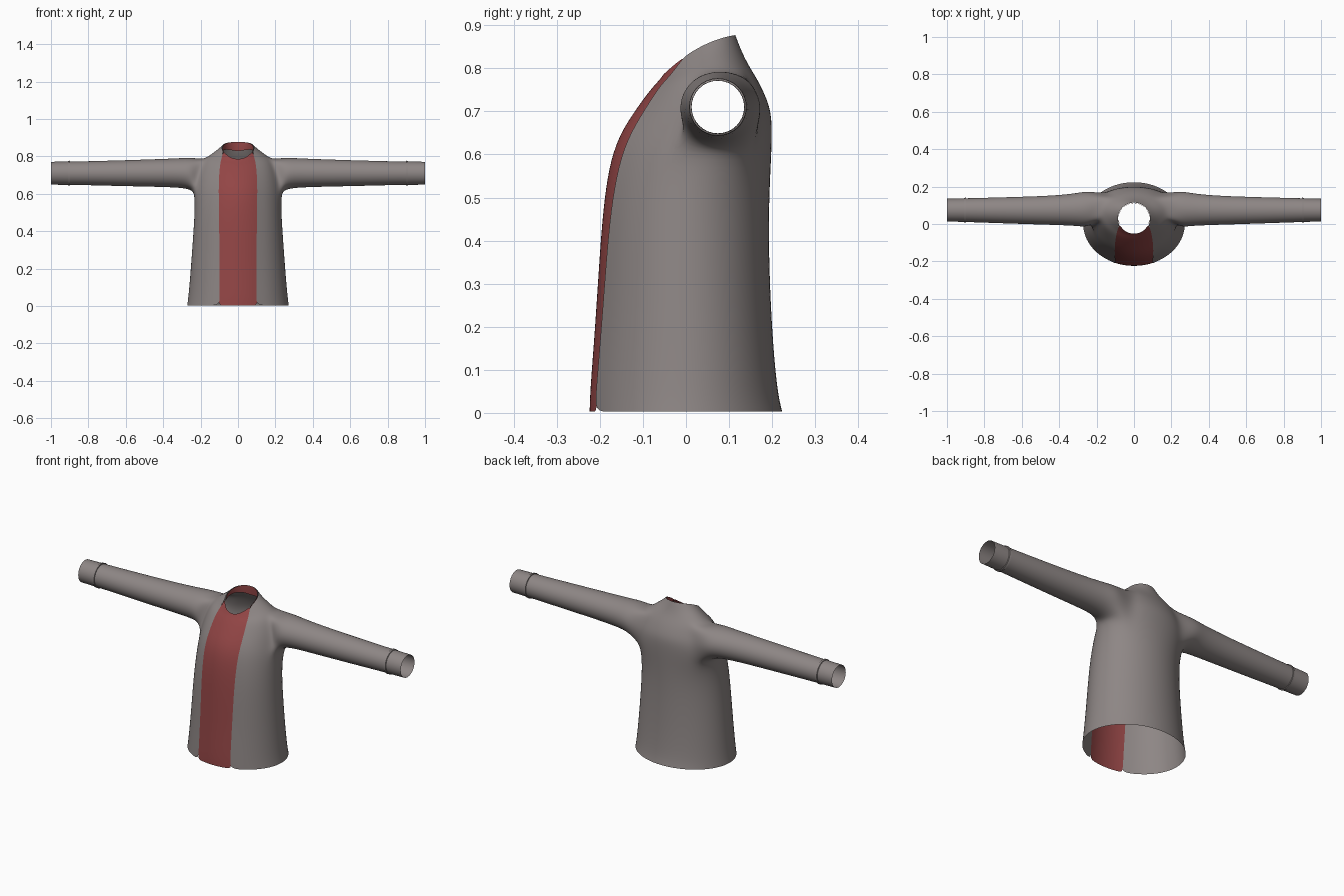
import bpy, bmesh, math

if "Cube" in bpy.data.objects:
    bpy.data.objects.remove(bpy.data.objects["Cube"])

def material(name, rgb):
    m = bpy.data.materials.new(name)
    m.diffuse_color = (*rgb, 1)
    m.use_nodes = True
    m.node_tree.nodes["Principled BSDF"].inputs["Base Color"].default_value = m.diffuse_color
    return m

GREY = material("warm grey cloth", (0.27, 0.24, 0.235))
RED = material("red cloth", (0.29, 0.06, 0.06))

# Body rings: front (y, z), side (x, y, z), back (y, z), half width of front opening
RINGS = [
    ((-.226, .003), (.275, .0, .003), (.226, .003), .098),
    ((-.225, .05), (.268, .0, .05), (.214, .05), .098),
    ((-.213, .2), (.255, .0, .2), (.201, .2), .098),
    ((-.202, .38), (.242, .0, .38), (.194, .38), .1),
    ((-.192, .50), (.234, .01, .50), (.195, .50), .102),
    ((-.177, .59), (.234, .04, .60), (.199, .59), .103),
    ((-.154, .65), (.230, .055, .645), (.201, .65), .103),
    ((-.125, .695), (.222, .06, .69), (.199, .70), .101),
    ((-.098, .733), (.207, .06, .737), (.184, .74), .098),
    ((-.078, .758), (.185, .06, .782), (.166, .775), .094),
    ((-.064, .773), (.148, .055, .808), (.145, .808), .090),
    ((-.058, .781), (.110, .042, .833), (.130, .838), .084),
    ((-.055, .785), (.086, .030, .848), (.115, .877), .079),
]
LOW, HIGH, C0, C1, COLS = 5, 9, 3, 7, 10     # sleeve hole rows and columns

def opening(ring):
    return math.asin(ring[3] / ring[1][0])

def body_point(ring, t, inset=0.0):
    (yf, zf), (xs, ys, zs), (yb, zb), _ = ring
    c, s = math.cos(t), math.sin(t)
    y = ys + (yf - yb) / 2 * c + ((yf + yb) / 2 - ys) * c * c
    z = zs + (zf - zb) / 2 * c + ((zf + zb) / 2 - zs) * c * c
    x = 0.0 if abs(s) < 1e-6 else (xs - inset) * s
    return (x, y + inset * c, z)

def finish(bm, name, mat, levels=2):
    bmesh.ops.recalc_face_normals(bm, faces=bm.faces)
    for f in bm.faces:
        f.smooth = True
    me = bpy.data.meshes.new(name)
    bm.to_mesh(me)
    bm.free()
    me.materials.append(mat)
    ob = bpy.data.objects.new(name, me)
    bpy.context.collection.objects.link(ob)
    mir = ob.modifiers.new("mirror", 'MIRROR')
    mir.use_clip = True
    if levels:
        sub = ob.modifiers.new("smooth", 'SUBSURF')
        sub.levels = sub.render_levels = levels
    return ob

def bridge(bm, a, b, closed=False):
    n = len(a)
    for i in range(n if closed else n - 1):
        j = (i + 1) % n
        bm.faces.new((a[i], a[j], b[j], b[i]))

def sleeve_ring(bm, x, y, z, ry, rz, n=16):
    out = []
    for k in range(n):
        t = math.radians(-135) + 2 * math.pi * k / n
        out.append(bm.verts.new((x, y + ry * math.cos(t), z + rz * math.sin(t))))
    return out

# Jacket: half a body with a sleeve growing out of the side hole
bm = bmesh.new()
grid = []
for r in RINGS:
    t0 = opening(r)
    grid.append([bm.verts.new(body_point(r, t0 + (math.pi - t0) * c / COLS))
                 for c in range(COLS + 1)])
for r in range(len(RINGS) - 1):
    for c in range(COLS):
        if not (LOW <= r < HIGH and C0 <= c < C1):
            bm.faces.new((grid[r][c], grid[r][c + 1], grid[r + 1][c + 1], grid[r + 1][c]))
loop = [grid[LOW][c] for c in range(C0, C1)]
loop += [grid[r][C1] for r in range(LOW, HIGH)]
loop += [grid[HIGH][c] for c in range(C1, C0, -1)]
loop += [grid[r][C0] for r in range(HIGH, LOW, -1)]
for x, y, z, ry, rz in [(.25, .08, .708, .100, .088), (.31, .077, .712, .088, .080),
                        (.45, .073, .711, .079, .075), (.67, .073, .710, .072, .069),
                        (.86, .074, .710, .066, .064), (.90, .074, .710, .065, .064)]:
    ring = sleeve_ring(bm, x, y, z, ry, rz)
    bridge(bm, loop, ring, True)
    loop = ring
finish(bm, "jacket", GREY)

# Cuffs with a raised lip at the inner end
bm = bmesh.new()
prev = None
for x, r in [(.897, .0625), (.898, .067), (.908, .066), (.910, .0625), (1.0, .061)]:
    ring = sleeve_ring(bm, x, .074, .710, r, r, 32)
    if prev:
        bridge(bm, prev, ring, True)
    prev = ring
cuff = finish(bm, "cuffs", GREY, 0)
bpy.context.view_layer.objects.active = cuff
cuff.select_set(True)
bpy.ops.object.shade_smooth_by_angle(angle=math.radians(35))

# Red shirt front filling the jacket opening
bm = bmesh.new()
prev = None
for r in RINGS:
    t0 = opening(r) + .02
    row = [bm.verts.new(body_point(r, t0 * c / 4, .002)) for c in range(5)]
    if prev:
        bridge(bm, prev, row)
    prev = row
finish(bm, "shirt_front", RED)

# Red lining inside the collar
bm = bmesh.new()
prev = None
for drop, inset in [(0.001, .003), (.025, .003), (.05, .002)]:
    t0 = opening(RINGS[-1])
    row = []
    for c in range(9):
        x, y, z = body_point(RINGS[-1], t0 + (math.pi - t0) * c / 8, inset)
        row.append(bm.verts.new((x, y, z - drop * (.3 + .7 * c / 8))))
    if prev:
        bridge(bm, prev, row)
    prev = row
finish(bm, "collar_lining", RED)
